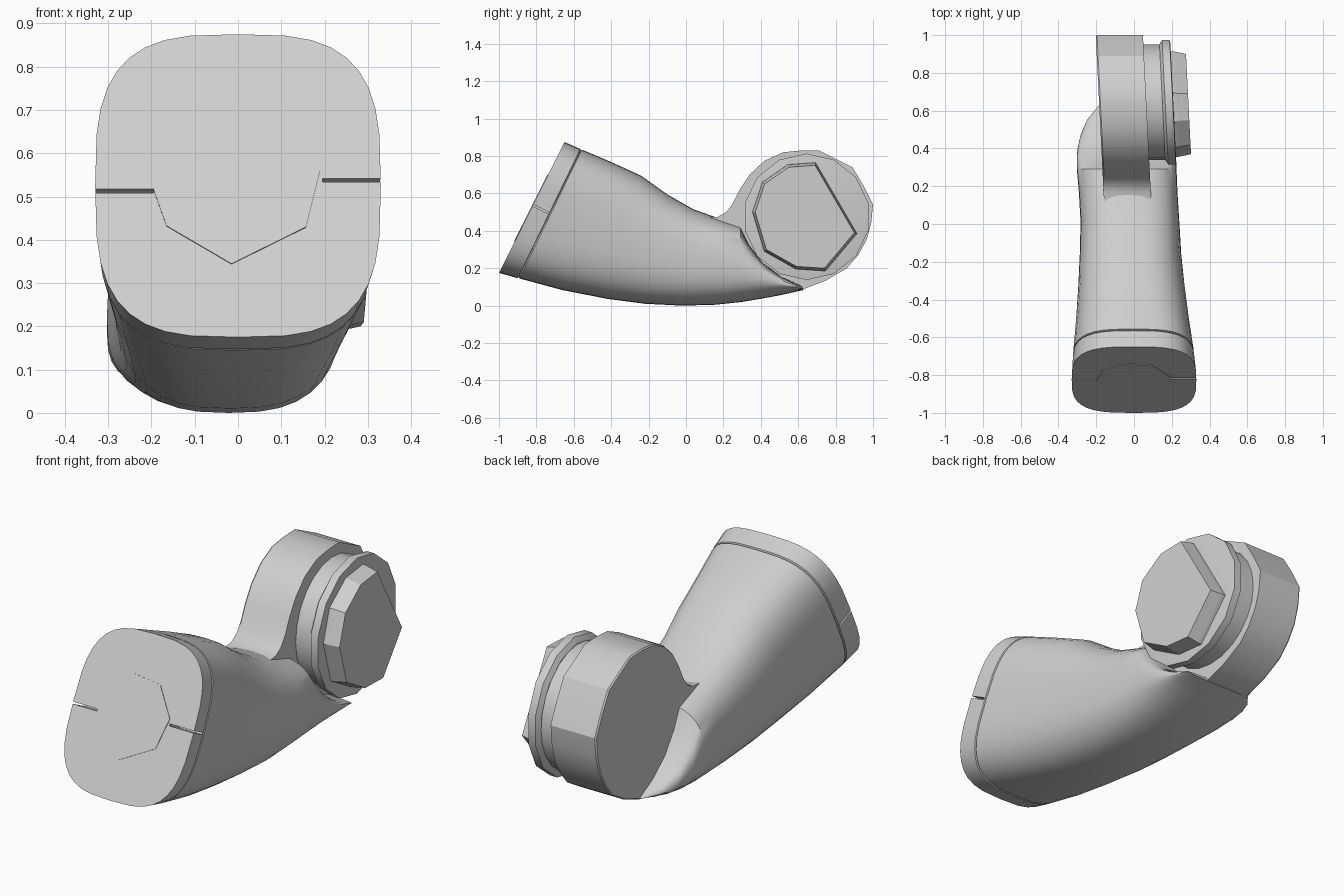
import bpy, bmesh, math
from mathutils import Vector

if "Cube" in bpy.data.objects:
    bpy.data.objects.remove(bpy.data.objects["Cube"])

grey = bpy.data.materials.new("light grey")
grey.diffuse_color = (0.62, 0.62, 0.62, 1)
grey.use_nodes = True
grey.node_tree.nodes["Principled BSDF"].inputs["Base Color"].default_value = grey.diffuse_color


def make(name, rings, smooth=30):
    """Skin a list of equal-length vertex rings and close both ends."""
    bm = bmesh.new()
    loops = [[bm.verts.new(p) for p in ring] for ring in rings]
    n = len(loops[0])
    for a, b in zip(loops, loops[1:]):
        for i in range(n):
            j = (i + 1) % n
            bm.faces.new((a[i], a[j], b[j], b[i]))
    bm.faces.new(loops[0])
    bm.faces.new(loops[-1])
    bmesh.ops.recalc_face_normals(bm, faces=bm.faces)
    me = bpy.data.meshes.new(name)
    bm.to_mesh(me)
    bm.free()
    ob = bpy.data.objects.new(name, me)
    bpy.context.collection.objects.link(ob)
    me.materials.append(grey)
    if smooth:
        bpy.ops.object.select_all(action='DESELECT')
        ob.select_set(True)
        bpy.context.view_layer.objects.active = ob
        bpy.ops.object.shade_smooth_by_angle(angle=math.radians(smooth))
    return ob


# Arm: rounded-square sections (top y, z, bottom y, z, left x, right x, roundness)
def section(ty, tz, by, bz, left, right, power, n=36):
    ring = []
    for i in range(n):
        a = 2 * math.pi * i / n
        c, s = math.cos(a), math.sin(a)
        u = math.copysign(abs(c) ** (2 / power), c)
        v = math.copysign(abs(s) ** (2 / power), s)
        ring.append(((left + right) / 2 + u * (right - left) / 2,
                     (ty + by) / 2 + v * (ty - by) / 2,
                     (tz + bz) / 2 + v * (tz - bz) / 2))
    return ring


arm_sections = [
    (-0.65, 0.875, -1.00, 0.175, -0.33, 0.33, 3.2),
    (-0.565, 0.838, -0.90, 0.147, -0.325, 0.32, 3.2),
    (-0.563, 0.828, -0.894, 0.155, -0.317, 0.312, 3.2),   # seam groove
    (-0.556, 0.834, -0.890, 0.145, -0.324, 0.319, 3.2),
    (-0.40, 0.768, -0.66, 0.083, -0.308, 0.292, 3.0),
    (-0.24, 0.695, -0.42, 0.036, -0.295, 0.268, 2.8),
    (-0.10, 0.595, -0.22, 0.010, -0.287, 0.25, 2.7),
    (0.04, 0.515, -0.02, 0.000, -0.283, 0.24, 2.7),
    (0.18, 0.465, 0.16, 0.005, -0.292, 0.23, 2.7),
    (0.29, 0.425, 0.30, 0.020, -0.303, 0.225, 2.8),
    (0.335, 0.33, 0.42, 0.040, -0.303, 0.222, 2.8),
    (0.41, 0.23, 0.51, 0.057, -0.285, 0.215, 2.7),
    (0.51, 0.155, 0.58, 0.073, -0.25, 0.205, 2.5),
    (0.62, 0.105, 0.63, 0.083, -0.19, 0.19, 2.2),
]
arm = make("arm", [section(*s) for s in arm_sections])

# Mounting face: origin, up and outward directions
mid = Vector((0, -0.825, 0.525))
up = Vector((0, 0.447, 0.894))
out = Vector((0, -0.894, 0.447))


def on_face(u, v, w):
    return mid + Vector((1, 0, 0)) * u + up * v + out * w


# Side slits cut into the mounting end
for side in (-1, 1):
    z = side * 0.014
    outline = [(side * 0.195, z - 0.005), (side * 0.4, z - 0.005),
               (side * 0.4, z + 0.005), (side * 0.195, z + 0.005)]
    cutter = make("slit_cutter", [[on_face(u, v, w) for u, v in outline]
                                  for w in (-0.09, 0.03)], 0)
    cutter.hide_render = True
    cutter.hide_set(True)
    cut = arm.modifiers.new("slit", 'BOOLEAN')
    cut.operation = 'DIFFERENCE'
    cut.object = cutter
    cut.solver = 'EXACT'

# Seven-sided cover plate on the mounting face
cover = [(-0.055, 0.193), (0.095, 0.176), (0.19, 0.04), (0.157, -0.108),
         (-0.015, -0.203), (-0.165, -0.105), (-0.197, -0.005), (-0.165, 0.115)]
make("cover_plate", [[on_face(u, v, w) for u, v in cover]
                     for w in (-0.01, 0.003)], 0)

# Elbow joint: everything is turned slightly about the vertical
CY, CZ = 0.645, 0.475


def slant(x, y, z):
    return (x - (y - CY) * 0.05, y, z)


def extrude(name, outline, steps, smooth=30):
    """Steps are (x, scale about the joint centre)."""
    return make(name, [[slant(x, CY + (y - CY) * k, CZ + (z - CZ) * k)
                        for y, z in outline] for x, k in steps], smooth)


def circle(r, n, turn=0.0):
    return [(CY + r * math.cos(2 * math.pi * (i + turn) / n),
             CZ + r * math.sin(2 * math.pi * (i + turn) / n)) for i in range(n)]


# Joint disc with the neck that flows down into the arm
disc = [(0.10, 0.47), (0.17, 0.475), (0.215, 0.50), (0.25, 0.545), (0.29, 0.625),
        (0.34, 0.70), (0.42, 0.775), (0.52, 0.82), (0.62, 0.83), (0.71, 0.83),
        (0.80, 0.785), (0.89, 0.74), (0.95, 0.64), (1.0, 0.54), (0.99, 0.44),
        (0.965, 0.35), (0.92, 0.27), (0.86, 0.20), (0.75, 0.135), (0.62, 0.085),
        (0.45, 0.10), (0.25, 0.15), (0.12, 0.30)]
extrude("joint_disc", disc, [(-0.185, 0.985), (-0.178, 1.0), (0.065, 1.0)])

# Stepped collar and flange
extrude("joint_collar", circle(0.305, 24), [(0.05, 1), (0.17, 1)])
extrude("joint_flange", circle(0.338, 14, 0.5),
        [(0.15, 0.93), (0.165, 1), (0.205, 1), (0.208, 0.95)])

# Faceted end cap
cap = [(0.37, 0.50), (0.42, 0.65), (0.55, 0.74), (0.69, 0.75), (0.90, 0.39),
       (0.74, 0.20), (0.59, 0.21), (0.43, 0.30)]
extrude("end_cap", cap, [(0.19, 1.06), (0.225, 1.05), (0.288, 1.0)], 0)
